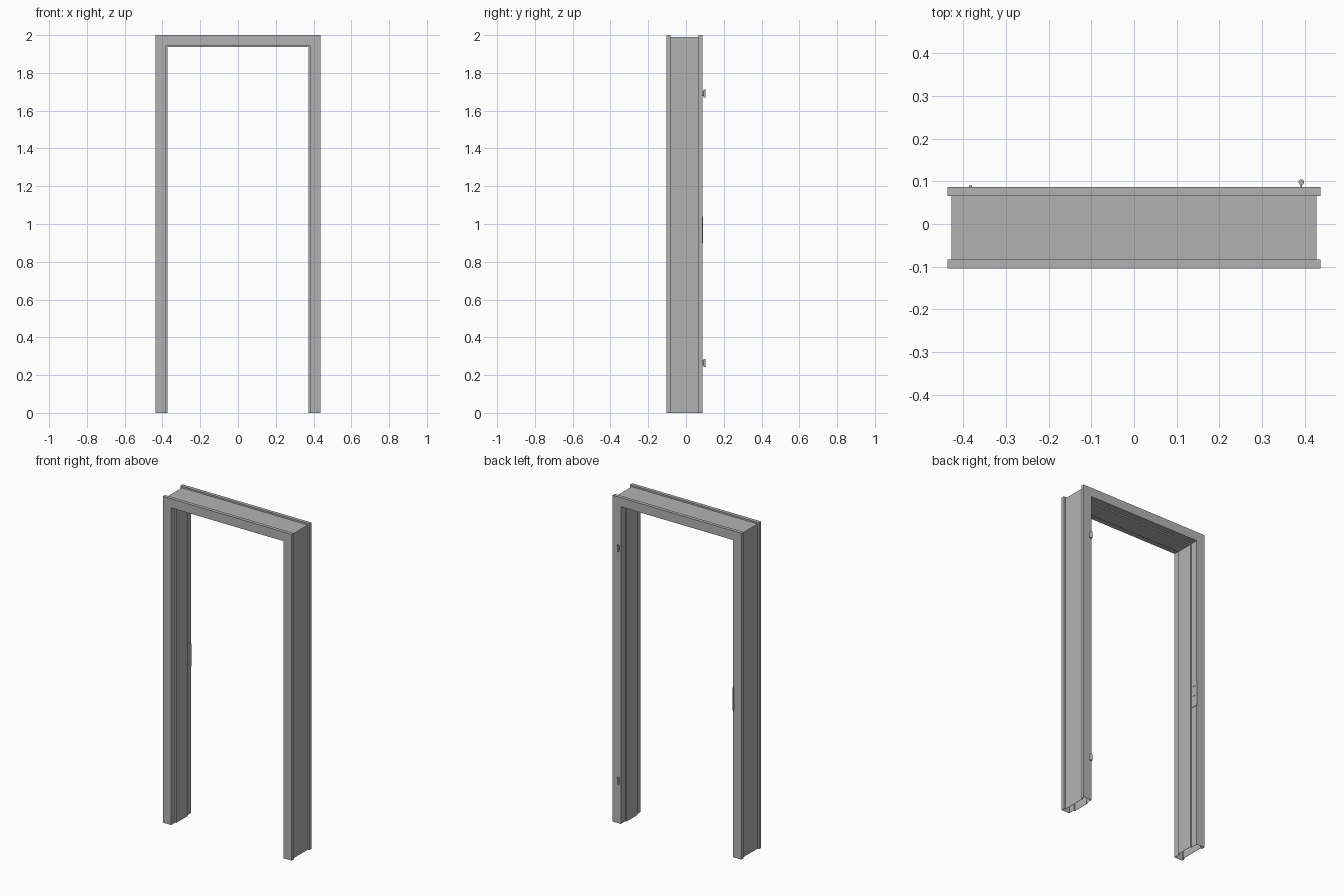
import bpy
import bmesh
from mathutils import Matrix, Vector

cube = bpy.data.objects.get("Cube")
if cube:
    bpy.data.objects.remove(cube)

HALF_W, HEIGHT = 0.437, 2.0
FRONT, BACK = -0.104, 0.087

steel = bpy.data.materials.new("grey steel")
steel.use_nodes = True
GREY = (0.45, 0.45, 0.45, 1)
steel.diffuse_color = GREY
steel.node_tree.nodes["Principled BSDF"].inputs["Base Color"].default_value = GREY


def finish(bm, name):
    """Turn a bmesh into a named steel object."""
    bmesh.ops.recalc_face_normals(bm, faces=bm.faces)
    mesh = bpy.data.meshes.new(name)
    bm.to_mesh(mesh)
    bm.free()
    mesh.materials.append(steel)
    obj = bpy.data.objects.new(name, mesh)
    bpy.context.collection.objects.link(obj)
    return obj


def add_box(bm, low, high):
    low, high = Vector(low), Vector(high)
    size = Matrix.Diagonal((*(high - low), 1))
    bmesh.ops.create_cube(bm, size=1, matrix=Matrix.Translation((low + high) / 2) @ size)


# Folded sheet section: (distance in from outer edge, depth), double rebate with a stop
section = [
    (0, FRONT), (0.056, FRONT), (0.056, FRONT + 0.04), (0.064, FRONT + 0.04),
    (0.064, BACK - 0.045), (0.056, BACK - 0.045), (0.056, BACK), (0, BACK),
    (0, BACK - 0.021), (0.01, BACK - 0.021), (0.01, FRONT + 0.021), (0, FRONT + 0.021),
]

# Section swept up one jamb, across the head and down the other, mitred at the corners
bm = bmesh.new()
rings = []
for side, at_top in ((-1, False), (-1, True), (1, True), (1, False)):
    rings.append([bm.verts.new((side * (HALF_W - d), y, HEIGHT - d if at_top else 0))
                  for d, y in section])
for a, b in zip(rings, rings[1:]):
    for i in range(len(section)):
        j = (i + 1) % len(section)
        bm.faces.new((a[i], a[j], b[j], b[i]))
frame = finish(bm, "door_frame")
# Open-ended section: make sure the faces point out of the sheet
head = max(frame.data.polygons, key=lambda p: p.center.z)
if head.normal.z < 0:
    frame.data.flip_normals()
sheet = frame.modifiers.new("sheet thickness", "SOLIDIFY")
sheet.thickness = 0.002
sheet.offset = -1

# Hinges: a short knuckle on a narrow leaf, with small end caps
HINGE_X, KNUCKLE_Y = 0.392, 0.098
for label, z in (("lower", 0.265), ("upper", 1.69)):
    bm = bmesh.new()
    for radius, length in ((0.0065, 0.036), (0.0045, 0.042)):
        bmesh.ops.create_cone(bm, cap_ends=True, segments=16, radius1=radius, radius2=radius,
                              depth=length, matrix=Matrix.Translation((HINGE_X, KNUCKLE_Y, z)))
    add_box(bm, (HINGE_X - 0.002, BACK - 0.002, z - 0.012),
            (HINGE_X + 0.002, KNUCKLE_Y, z + 0.012))
    hinge = finish(bm, label + "_hinge")
    for poly in hinge.data.polygons:
        poly.use_smooth = len(poly.vertices) == 4 and abs(poly.normal.z) < 0.1
    hinge.data.set_sharp_from_angle(angle=0.6)

# Strike plate on the rebate: rails and bars leave two latch openings
bm = bmesh.new()
X0, X1 = -0.382, -0.379
Y0, Y1 = BACK - 0.04, BACK + 0.001
Z0, Z1 = 0.89, 1.05
add_box(bm, (X0, Y0, Z0), (X1, Y0 + 0.009, Z1))
add_box(bm, (X0, Y1 - 0.011, Z0), (X1, Y1, Z1))
for low, high in ((Z0, Z0 + 0.03), (0.96, 0.98), (Z1 - 0.03, Z1)):
    add_box(bm, (X0, Y0 + 0.009, low), (X1, Y1 - 0.011, high))
# Lip folded over the back edge
add_box(bm, (X0 - 0.004, BACK - 0.001, Z0 + 0.01), (X1, BACK + 0.003, Z1 - 0.01))
finish(bm, "strike_plate")
